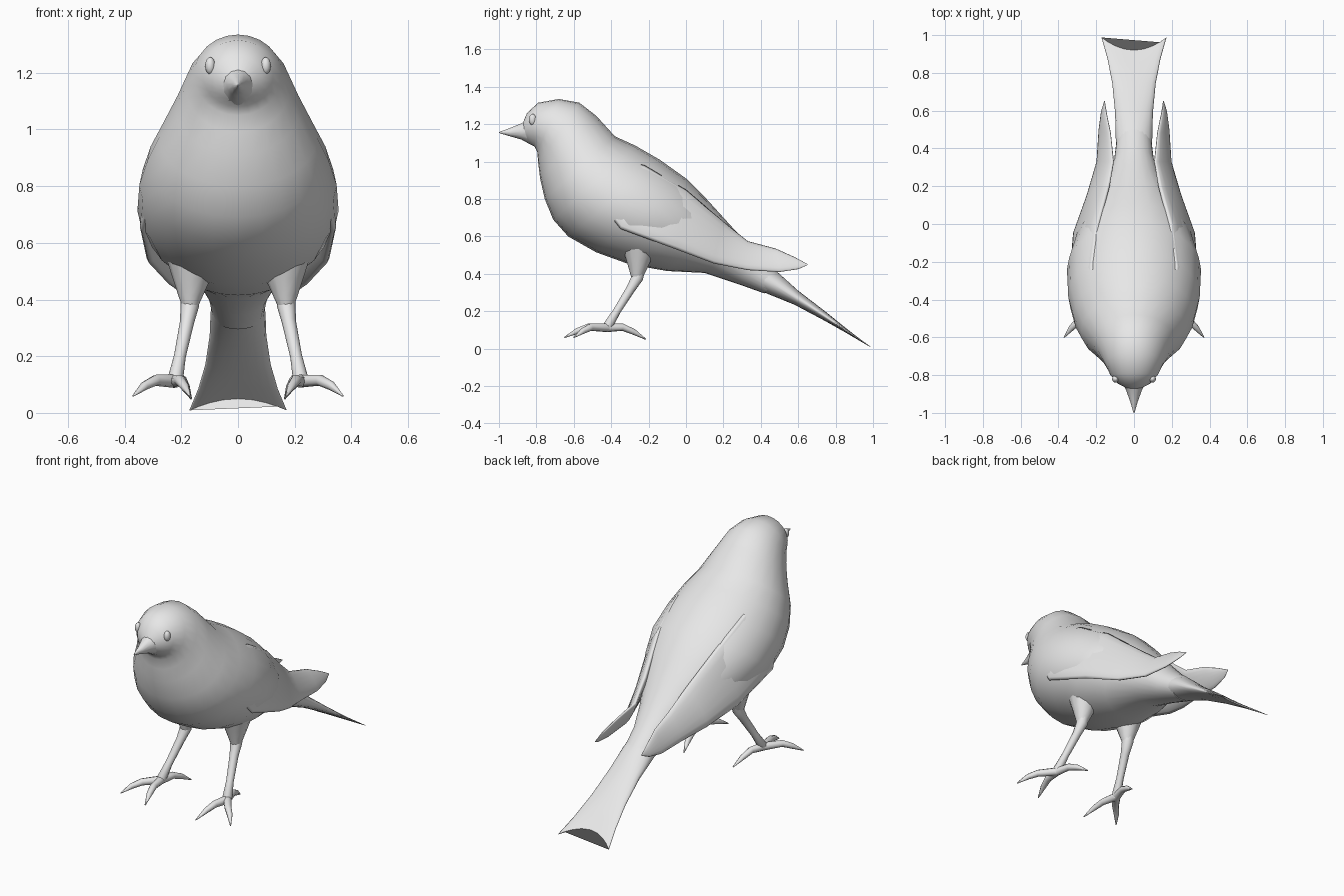
import bpy, bmesh, math
from mathutils import Vector as V

cube = bpy.data.objects.get("Cube")
if cube:
    bpy.data.objects.remove(cube)

grey = bpy.data.materials.new("plain grey")
grey.use_nodes = True
grey.diffuse_color = (0.8, 0.8, 0.8, 1)
grey.node_tree.nodes["Principled BSDF"].inputs["Base Color"].default_value = (0.8, 0.8, 0.8, 1)


def loft(name, rings, sides=20):
    """Skin elliptical rings given as (edge, opposite edge, side vector, sweep of the sides)."""
    bm = bmesh.new()
    loops = []
    for a, b, side, sweep in rings:
        mid, half = (a + b) / 2, (b - a) / 2
        loop = []
        for i in range(sides):
            t = math.tau * i / sides
            loop.append(bm.verts.new(mid + half * math.cos(t) + side * math.sin(t)
                                     + sweep * math.sin(t) ** 2))
        loops.append(loop)
    for p, q in zip(loops, loops[1:]):
        for i in range(sides):
            j = (i + 1) % sides
            bm.faces.new((p[i], p[j], q[j], q[i]))
    bm.faces.new(loops[0])
    bm.faces.new(loops[-1])
    bmesh.ops.recalc_face_normals(bm, faces=bm.faces)
    for f in bm.faces:
        f.smooth = len(f.verts) == 4
    mesh = bpy.data.meshes.new(name)
    bm.to_mesh(mesh)
    bm.free()
    mesh.materials.append(grey)
    ob = bpy.data.objects.new(name, mesh)
    bpy.context.collection.objects.link(ob)
    return ob


def central(rows):
    """Rings on the centre line: belly y, z, back y, z, half width."""
    return [(V((0, y0, z0)), V((0, y1, z1)), V((w, 0, 0)), V()) for y0, z0, y1, z1, w in rows]


def tube(name, points, sides=10):
    """Round limb through (position, radius) points."""
    rings = []
    for i, (p, r) in enumerate(points):
        p = V(p)
        d = V(points[min(i + 1, len(points) - 1)][0]) - V(points[max(i - 1, 0)][0])
        u = d.cross(V((0.3, 0.2, 1)) if abs(d.z) < 0.7 * d.length else V((0, 1, 0))).normalized()
        v = d.cross(u).normalized()
        rings.append((p - u * r, p + u * r, v * r, V()))
    return loft(name, rings, sides)


# Head and body
loft("body", central([
    (-.865, 1.13, -.875, 1.20, .035),
    (-.84, 1.10, -.85, 1.26, .085),
    (-.81, 1.08, -.79, 1.315, .125),
    (-.795, 1.05, -.68, 1.335, .155),
    (-.79, .99, -.57, 1.315, .185),
    (-.78, .91, -.48, 1.245, .22),
    (-.755, .80, -.38, 1.135, .28),
    (-.71, .69, -.27, 1.085, .32),
    (-.63, .60, -.14, 1.01, .348),
    (-.48, .515, .0, .91, .355),
    (-.30, .45, .11, .80, .31),
    (-.10, .415, .21, .69, .23),
    (.10, .405, .31, .58, .15),
    (.28, .345, .40, .485, .105),
    (.42, .295, .50, .40, .09),
]), 24)

# Forked tail
tail = central([
    (.28, .35, .38, .48, .09),
    (.42, .30, .50, .40, .097),
    (.58, .235, .60, .31, .10),
    (.74, .15, .75, .195, .115),
    (.85, .088, .855, .11, .14),
    (.915, .05, .92, .058, .172),
])
for k, s in ((-2, .3), (-1, 1)):
    tail[k] = tail[k][:3] + (V((0, .07, -.045)) * s,)
loft("tail", tail)

# Beak
loft("beak", central([
    (-.82, 1.085, -.83, 1.235, .07),
    (-.88, 1.118, -.88, 1.205, .042),
    (-.94, 1.135, -.94, 1.18, .02),
    (-1, 1.153, -1, 1.158, .003),
]), 12)

# Wing stations: upper edge, lower edge, half thickness
wing = [
    ((.20, -.46, 1.04), (.27, -.54, .88), .015),
    ((.22, -.22, .98), (.34, -.35, .64), .03),
    ((.19, .0, .85), (.315, -.05, .53), .035),
    ((.135, .2, .68), (.245, .15, .455), .03),
    ((.11, .33, .575), (.195, .33, .42), .02),
    ((.125, .48, .535), (.185, .5, .41), .014),
    ((.145, .58, .49), (.172, .6, .425), .009),
    ((.155, .65, .452), (.157, .65, .447), .002),
]
thigh = [((.16, -.25, .56), .10), ((.165, -.255, .47), .065),
         ((.168, -.26, .41), .042), ((.17, -.265, .37), .026)]
shank = [((.167, -.24, .45), .03), ((.17, -.26, .38), .033), ((.18, -.295, .32), .025),
         ((.205, -.37, .2), .021), ((.22, -.415, .125), .027), ((.222, -.425, .1), .02)]
toes = {
    "outer_toe": ((.29, -.51, .115), (.33, -.55, .095), (.37, -.60, .06)),
    "inner_toe": ((.205, -.52, .115), (.19, -.58, .095), (.17, -.65, .06)),
    "hind_toe": ((.20, -.34, .115), (.185, -.28, .09), (.165, -.215, .05)),
}


def flip(p, s):
    return (p[0] * s, p[1], p[2])


for side, s in (("left", 1), ("right", -1)):
    rings = []
    for up, low, t in wing:
        a, b = V(flip(up, s)), V(flip(low, s))
        d = b - a
        rings.append((a, b, V((-d.z, 0, d.x)).normalized() * t, V()))
    loft(side + "_wing", rings, 16)

    # Legs and feet
    tube(side + "_thigh", [(flip(p, s), r) for p, r in thigh], 12)
    tube(side + "_shank", [(flip(p, s), r) for p, r in shank])
    for toe, path in toes.items():
        pts = [(.222, -.42, .112)] + list(path)
        tube(side + "_" + toe, [(flip(p, s), r) for p, r in zip(pts, (.024, .02, .016, .003))], 8)

    # Eyes
    bpy.ops.mesh.primitive_uv_sphere_add(segments=16, ring_count=10, radius=1,
                                         location=(s * .098, -.82, 1.225))
    eye = bpy.context.object
    eye.name = side + "_eye"
    eye.scale = (.018, .02, .03)
    eye.data.materials.append(grey)
    bpy.ops.object.shade_smooth()
